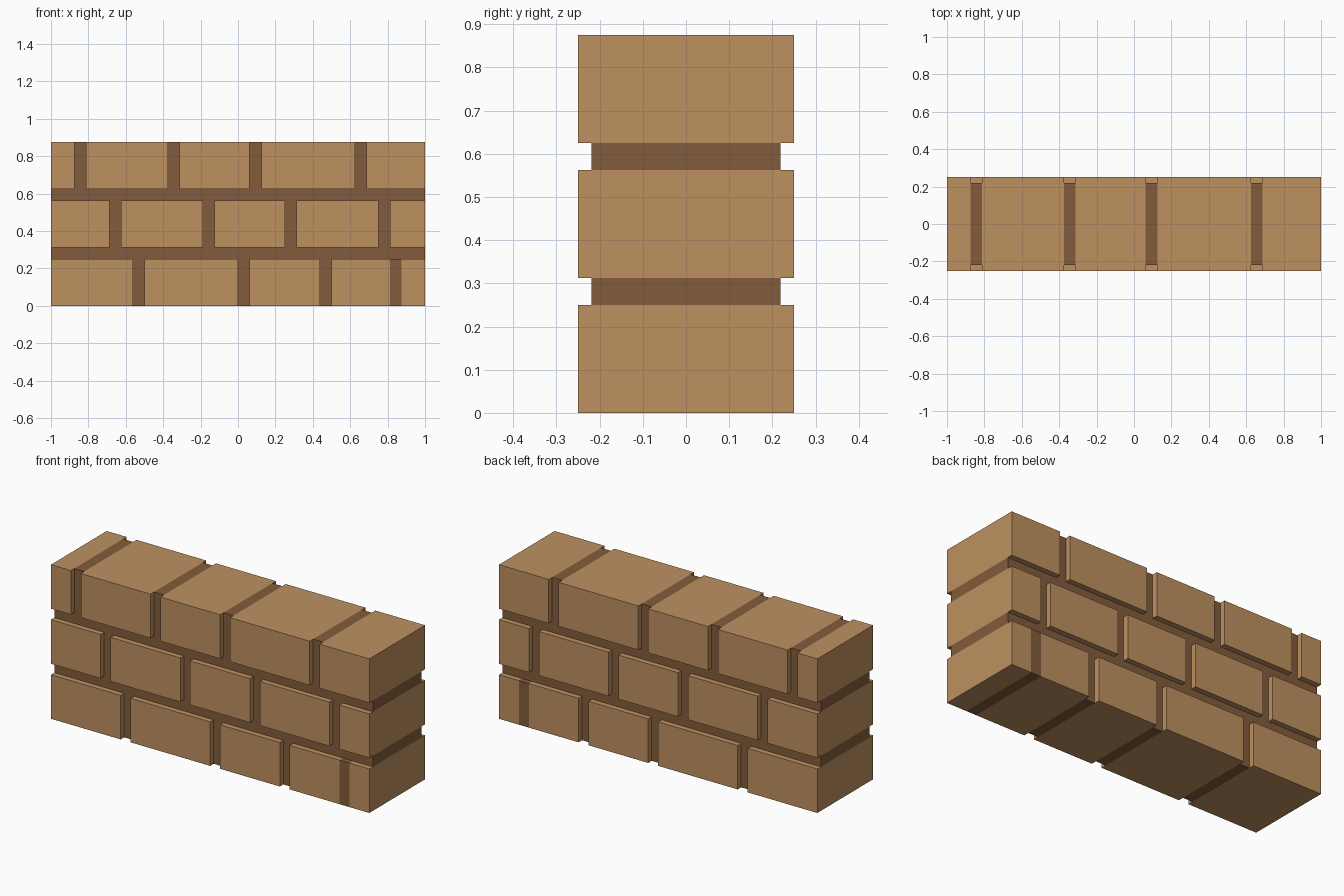
import bpy, bmesh

if "Cube" in bpy.data.objects:
    bpy.data.objects.remove(bpy.data.objects["Cube"])

U = 1 / 16            # joint thickness; everything sits on this module
BRICK_Y = 0.25        # half depth of bricks
MORTAR_Y = 0.21875    # half depth of recessed mortar


def material(name, rgb):
    m = bpy.data.materials.new(name)
    m.diffuse_color = (*rgb, 1)
    m.use_nodes = True
    m.node_tree.nodes["Principled BSDF"].inputs["Base Color"].default_value = m.diffuse_color
    return m


brick = material("tan brick", (0.515, 0.283, 0.120))
mortar = material("brown mortar", (0.226, 0.107, 0.045))


def boxes(name, mat, extents):
    """One object made of boxes given as (x0, x1, half_depth, z0, z1)."""
    bm = bmesh.new()
    for x0, x1, hy, z0, z1 in extents:
        verts = bmesh.ops.create_cube(bm, size=1)["verts"]
        bmesh.ops.scale(bm, verts=verts, vec=(x1 - x0, 2 * hy, z1 - z0))
        bmesh.ops.translate(bm, verts=verts, vec=((x0 + x1) / 2, 0, (z0 + z1) / 2))
    me = bpy.data.meshes.new(name)
    bm.to_mesh(me)
    bm.free()
    me.materials.append(mat)
    ob = bpy.data.objects.new(name, me)
    bpy.context.collection.objects.link(ob)


# Left edge of every upright joint in each course
courses = {
    "bottom": [-0.5625, 0.0, 0.4375, 0.8125],
    "middle": [-0.6875, -0.1875, 0.25, 0.75],
    "top": [-0.875, -0.375, 0.0625, 0.625],
}
FLUSH = ("bottom", 0.8125)   # the one joint filled out to the brick face

for i, (name, joints) in enumerate(courses.items()):
    z0, z1 = 5 * U * i, 5 * U * i + 4 * U
    # bricks between the joints
    starts = [-1] + [j + U for j in joints]
    ends = joints + [1]
    boxes(name + "_course_bricks", brick,
          [(a, b, BRICK_Y, z0, z1) for a, b in zip(starts, ends)])
    # upright mortar joints
    boxes(name + "_course_joints", mortar,
          [(j, j + U, BRICK_Y if (name, j) == FLUSH else MORTAR_Y, z0, z1)
           for j in joints])
    # mortar bed above the course
    if name != "top":
        boxes(name + "_mortar_bed", mortar, [(-1, 1, MORTAR_Y, z1, z1 + U)])
